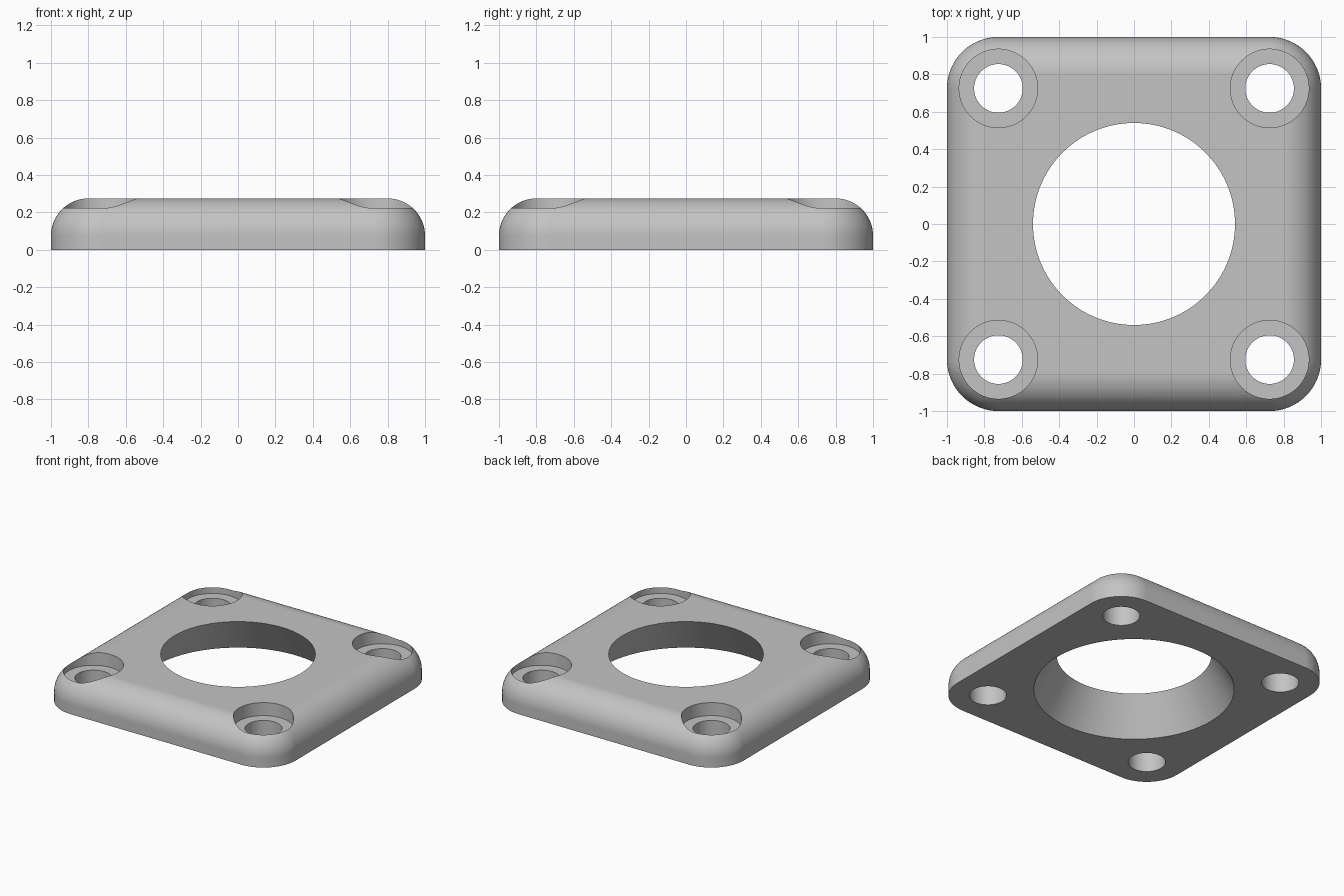
import bpy, bmesh, math

HEIGHT = 0.275
FILLET = 0.2        # rounding of the upper edge
CORNER = 0.275      # corner radius in plan
HOLE_POS = 0.725    # bolt hole offset from the centre lines

if "Cube" in bpy.data.objects:
    bpy.data.objects.remove(bpy.data.objects["Cube"])

grey = bpy.data.materials.new("plain grey")
grey.use_nodes = True
colour = (0.55, 0.55, 0.55, 1)
grey.diffuse_color = colour
grey.node_tree.nodes["Principled BSDF"].inputs["Base Color"].default_value = colour


def loft(name, rings):
    """Skin a stack of equal-length rings and cap both ends."""
    bm = bmesh.new()
    loops = [[bm.verts.new(p) for p in ring] for ring in rings]
    n = len(loops[0])
    for low, high in zip(loops, loops[1:]):
        for i in range(n):
            j = (i + 1) % n
            bm.faces.new((low[i], low[j], high[j], high[i]))
    bm.faces.new(loops[0][::-1])
    bm.faces.new(loops[-1])
    bmesh.ops.recalc_face_normals(bm, faces=bm.faces)
    mesh = bpy.data.meshes.new(name)
    bm.to_mesh(mesh)
    bm.free()
    mesh.materials.append(grey)
    obj = bpy.data.objects.new(name, mesh)
    bpy.context.collection.objects.link(obj)
    return obj


def rounded_square(inset, z, steps=16):
    """Square outline with round corners, shrunk by inset."""
    radius, centre = CORNER - inset, 1 - CORNER
    points = []
    for quarter, (sx, sy) in enumerate([(1, 1), (-1, 1), (-1, -1), (1, -1)]):
        for k in range(steps + 1):
            a = (quarter + k / steps) * math.pi / 2
            points.append((sx * centre + radius * math.cos(a),
                           sy * centre + radius * math.sin(a), z))
    return points


def turned(name, profile, x=0, y=0, sides=64):
    """Solid of revolution from (radius, height) pairs."""
    angles = [2 * math.pi * i / sides for i in range(sides)]
    return loft(name, [[(x + r * math.cos(a), y + r * math.sin(a), z) for a in angles]
                       for r, z in profile])


# Plate body: straight lower wall, then a quarter-round upper edge
rings = [rounded_square(0, 0)]
for k in range(17):
    a = k / 16 * math.pi / 2
    rings.append(rounded_square(FILLET * (1 - math.cos(a)),
                                HEIGHT - FILLET + FILLET * math.sin(a)))
plate = loft("flange_plate", rings)

# Conical centre opening, wider underneath
cutters = [turned("centre_cutter", [(0.758, -0.1), (0.482, 0.375)], sides=128)]

# Counterbored bolt holes in the four corners
for sx in (-1, 1):
    for sy in (-1, 1):
        cutters.append(turned("bolt_cutter",
                              [(0.13, -0.1), (0.13, 0.175), (0.21, 0.175), (0.21, 0.4)],
                              sx * HOLE_POS, sy * HOLE_POS))

for cutter in cutters:
    cutter.hide_render = True
    cut = plate.modifiers.new("cut", 'BOOLEAN')
    cut.operation = 'DIFFERENCE'
    cut.solver = 'EXACT'
    cut.object = cutter

# Bake the cuts and drop the cutters
depsgraph = bpy.context.evaluated_depsgraph_get()
baked = bpy.data.meshes.new_from_object(plate.evaluated_get(depsgraph))
plate.modifiers.clear()
plate.data = baked
for cutter in cutters:
    bpy.data.objects.remove(cutter)

# Smooth curved walls with crisp rims
bpy.ops.object.select_all(action='DESELECT')
plate.select_set(True)
bpy.context.view_layer.objects.active = plate
bpy.ops.object.shade_smooth_by_angle(angle=math.radians(25))
weighted = plate.modifiers.new("flat_face_normals", 'WEIGHTED_NORMAL')
weighted.keep_sharp = True
